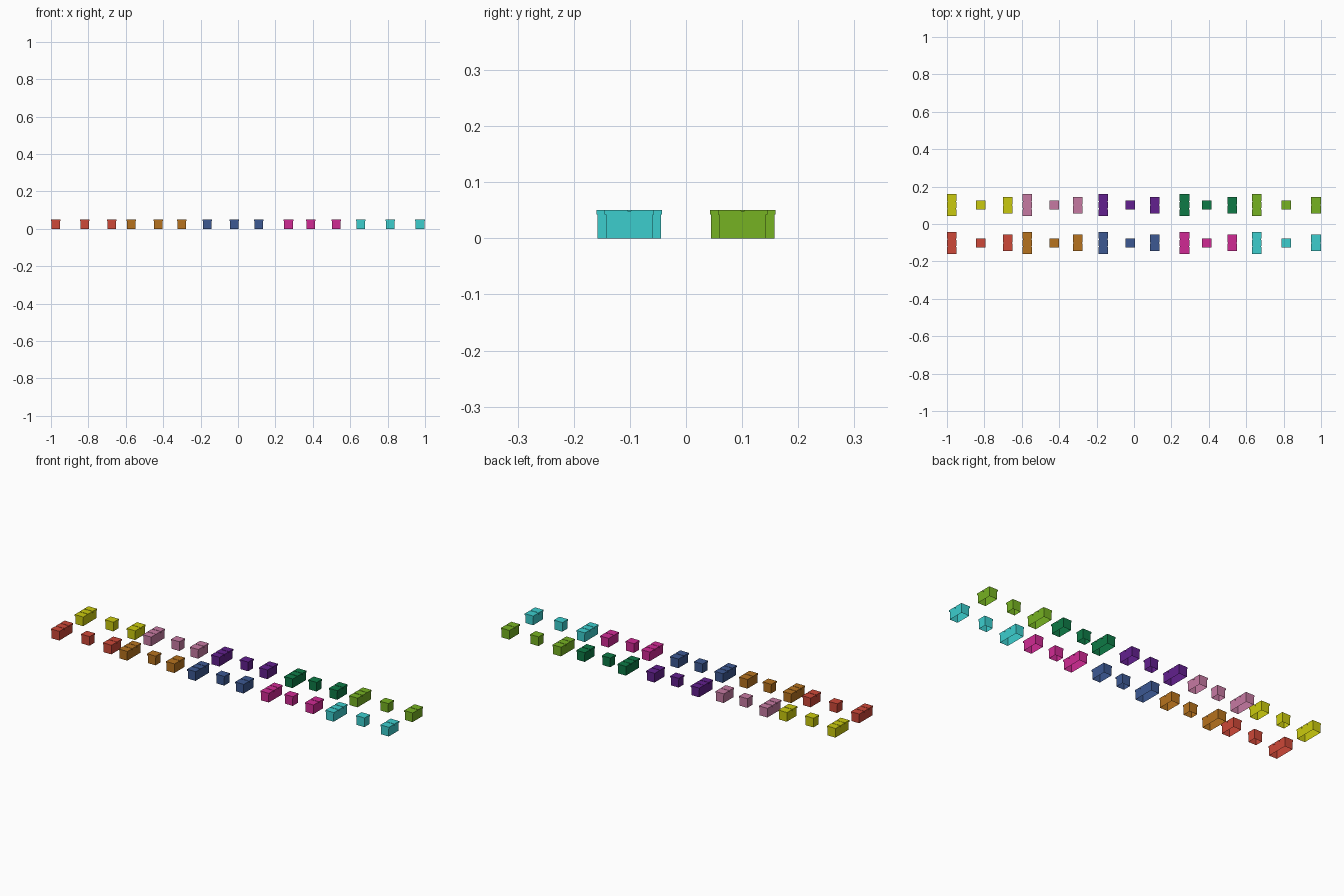
import bpy, bmesh
from mathutils import Matrix, Vector

if "Cube" in bpy.data.objects:
    bpy.data.objects.remove(bpy.data.objects["Cube"])


def linear(rgb):
    out = []
    for v in rgb:
        c = v / 255
        out.append(c / 12.92 if c <= 0.04045 else ((c + 0.055) / 1.055) ** 2.4)
    return (*out, 1.0)


def material(name, rgb):
    m = bpy.data.materials.new(name)
    m.diffuse_color = linear(rgb)
    m.use_nodes = True
    m.node_tree.nodes["Principled BSDF"].inputs["Base Color"].default_value = m.diffuse_color
    return m


def add_shell(bm, cy, sx, sy, z0, z1):
    """Box open at the bottom."""
    mat = Matrix.Translation((0, cy, (z0 + z1) / 2)) @ Matrix.Diagonal((sx, sy, z1 - z0, 1))
    verts = bmesh.ops.create_cube(bm, size=1, matrix=mat)["verts"]
    bm.normal_update()
    faces = {f for v in verts for f in v.link_faces}
    bottom = [f for f in faces if f.normal.z < -0.9]
    bmesh.ops.delete(bm, geom=bottom, context='FACES_ONLY')


def block(name, x, y, length, segments, mat):
    bm = bmesh.new()
    # hollow body
    add_shell(bm, 0, 0.046, length - 0.004, 0, 0.049)
    # slightly overhanging rim, split into one section per unit
    pitch = length / segments
    gap = 0.006 if segments > 1 else 0
    for i in range(segments):
        a = -length / 2 + i * pitch + (gap / 2 if i > 0 else 0)
        b = -length / 2 + (i + 1) * pitch - (gap / 2 if i < segments - 1 else 0)
        add_shell(bm, (a + b) / 2, 0.051, b - a, 0.042, 0.0505)
    me = bpy.data.meshes.new(name)
    bm.to_mesh(me)
    bm.free()
    me.materials.append(mat)
    ob = bpy.data.objects.new(name, me)
    ob.location = Vector((x, y, 0))
    bpy.context.collection.objects.link(ob)


# x positions of the large, small and medium block in each set
SETS = [(-0.975, -0.82, -0.676), (-0.571, -0.427, -0.301), (-0.165, -0.019, 0.11),
        (0.27, 0.388, 0.525), (0.656, 0.814, 0.973)]
SIZES = [("large", 0.117, 3), ("small", 0.047, 1), ("medium", 0.088, 2)]
ROWS = {
    -0.101: [("red", (205, 72, 56)), ("ochre", (182, 114, 30)), ("blue", (60, 88, 146)),
             ("magenta", (208, 42, 148)), ("turquoise", (60, 206, 206))],
    0.101: [("yellow", (202, 202, 14)), ("pink", (198, 122, 162)), ("purple", (98, 32, 142)),
            ("green", (14, 122, 70)), ("lime", (118, 178, 34))],
}

for y, colours in ROWS.items():
    for xs, (cname, rgb) in zip(SETS, colours):
        mat = material(cname, rgb)
        for x, (size, length, n) in zip(xs, SIZES):
            block(f"{cname}_{size}_block", x, y, length, n, mat)
